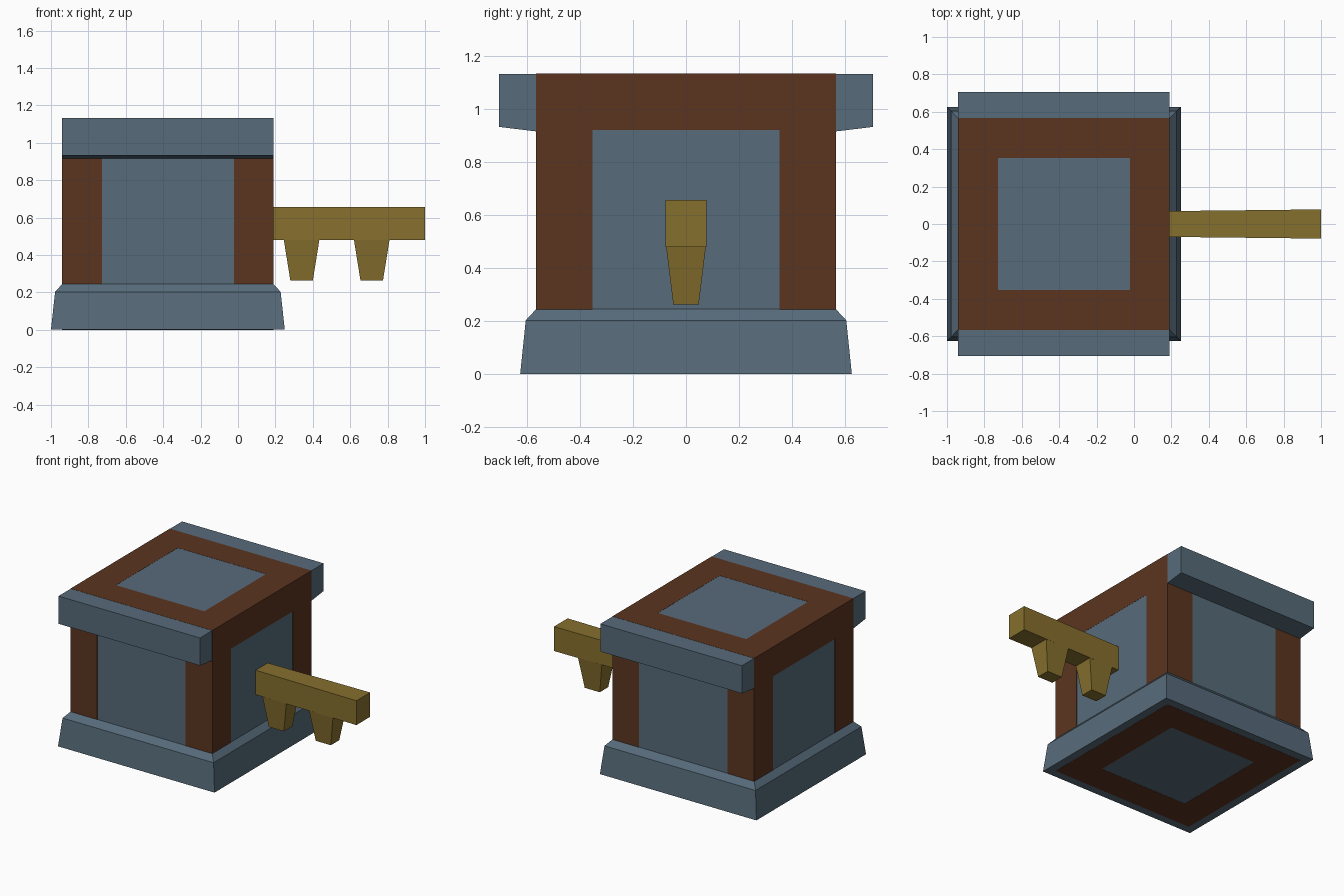
import bpy, bmesh

if "Cube" in bpy.data.objects:
    bpy.data.objects.remove(bpy.data.objects["Cube"])

def material(name, rgb):
    m = bpy.data.materials.new(name)
    m.diffuse_color = (*rgb, 1)
    m.use_nodes = True
    m.node_tree.nodes["Principled BSDF"].inputs["Base Color"].default_value = m.diffuse_color
    return m

STEEL = material("blue_grey", (0.095, 0.147, 0.195))
BROWN = material("brown", (0.105, 0.035, 0.014))
GOLD = material("brass", (0.24, 0.16, 0.027))

def finish(name, bm, mat):
    bmesh.ops.recalc_face_normals(bm, faces=bm.faces)
    me = bpy.data.meshes.new(name)
    bm.to_mesh(me)
    bm.free()
    me.materials.append(mat)
    ob = bpy.data.objects.new(name, me)
    bpy.context.collection.objects.link(ob)
    return ob

def loft(bm, rings):
    """Skin a list of four-point rings and cap both ends."""
    rows = [[bm.verts.new(p) for p in r] for r in rings]
    for a, b in zip(rows, rows[1:]):
        for i in range(4):
            j = (i + 1) % 4
            bm.faces.new((a[i], a[j], b[j], b[i]))
    bm.faces.new(rows[0])
    bm.faces.new(rows[-1])

def flat(x0, x1, y0, y1, z):
    return [(x0, y0, z), (x1, y0, z), (x1, y1, z), (x0, y1, z)]

def box(bm, x, y, z):
    loft(bm, [flat(*x, *y, z[0]), flat(*x, *y, z[1])])

CX, HX, HY, H = -0.375, 0.565, 0.565, 1.132
T = 0.212          # thickness of the frame members
E = 0.001          # frame stands barely proud of the core

# Solid core
bm = bmesh.new()
box(bm, (CX - HX, CX + HX), (-HY, HY), (E, H))
finish("body", bm, STEEL)

# Flared plinth with chamfered top
bm = bmesh.new()
loft(bm, [flat(CX - hx, CX + hx, -hy, hy, z) for hx, hy, z in
          ((0.625, 0.625, E), (0.603, 0.604, 0.203), (HX, HY, 0.245))])
finish("base", bm, STEEL)

# Frame along all twelve edges of the core
bm = bmesh.new()
xs = [(CX - HX - E, CX - HX + T), (CX + HX - T, CX + HX + E)]
ys = [(-HY - E, -HY + T), (HY - T, HY + E)]
zs = [(0, T), (H - T, H + E)]
for x in xs:
    for y in ys:
        box(bm, x, y, (0, H + E))
    for z in zs:
        box(bm, x, (ys[0][1], ys[1][0]), z)
for y in ys:
    for z in zs:
        box(bm, (xs[0][1], xs[1][0]), y, z)
finish("edge_frame", bm, BROWN)

# Overhanging ledges front and back
for name, s in (("front_ledge", -1), ("back_ledge", 1)):
    profile = [(HY, H), (0.705, H), (0.705, 0.932), (HY, 0.915)]
    bm = bmesh.new()
    loft(bm, [[(x, s * y, z) for y, z in profile]
              for x in (CX - HX, CX + HX)])
    finish(name, bm, STEEL)

# Arm on the right side, widening slightly outward
bm = bmesh.new()
loft(bm, [[(x, -w, 0.48), (x, w, 0.48), (x, w, 0.656), (x, -w, 0.656)]
          for x, w in ((0.19, 0.069), (1.0, 0.078))])
finish("arm", bm, GOLD)

# Two tapered teeth under the arm
for name, x in (("inner_tooth", 0.34), ("outer_tooth", 0.715)):
    bm = bmesh.new()
    w = 0.067 + 0.011 * x
    loft(bm, [flat(x - 0.06, x + 0.06, -0.048, 0.048, 0.263),
              flat(x - 0.095, x + 0.095, -w, w, 0.481)])
    finish(name, bm, GOLD)
